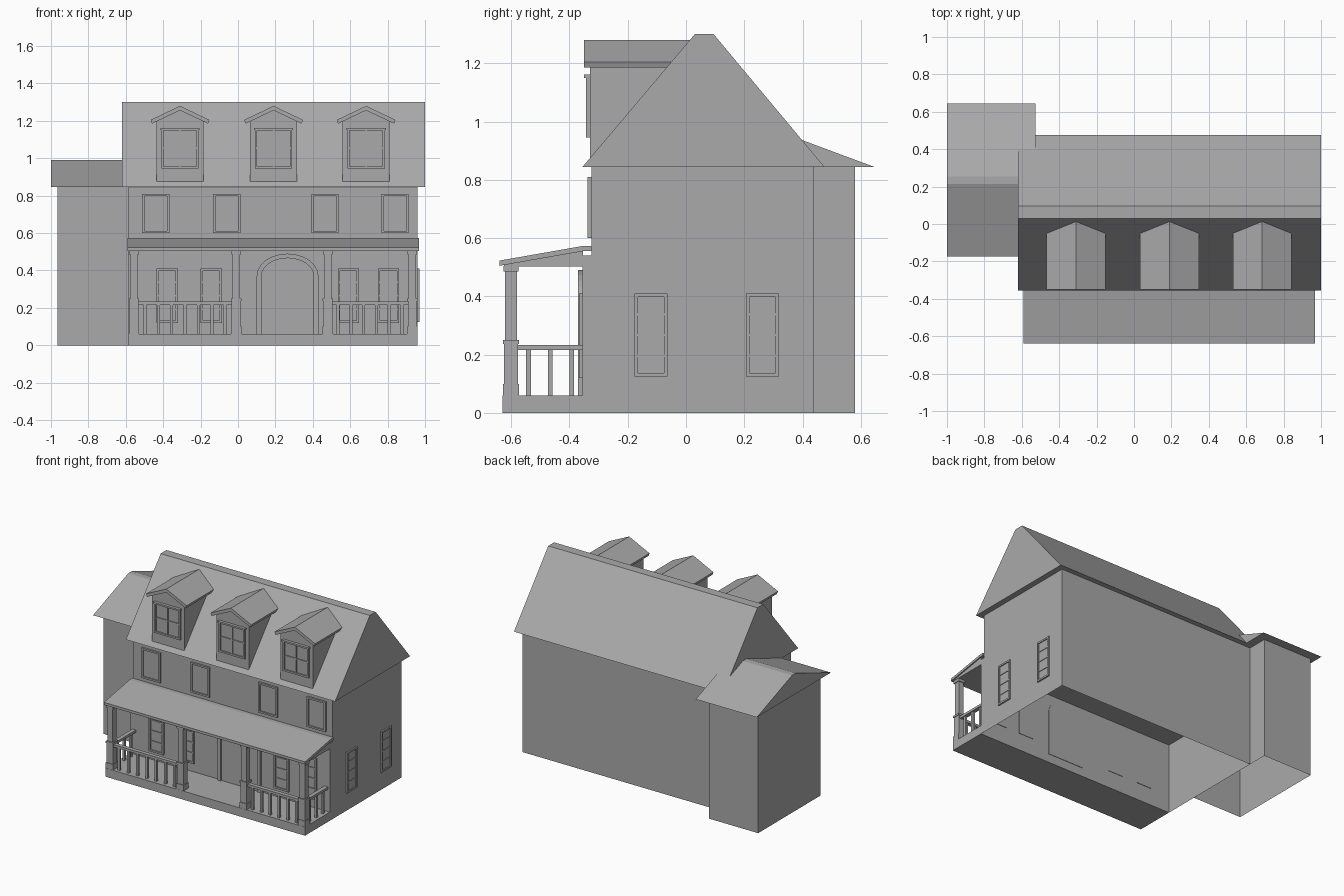
import bpy, bmesh, math
from mathutils import Matrix, Vector

if "Cube" in bpy.data.objects:
    bpy.data.objects.remove(bpy.data.objects["Cube"])

mat = bpy.data.materials.new("plain grey")
mat.diffuse_color = (0.4, 0.4, 0.4, 1)
mat.use_nodes = True
mat.node_tree.nodes["Principled BSDF"].inputs["Base Color"].default_value = mat.diffuse_color


def finish(name, bm, keep_normals=False):
    if not keep_normals:
        bmesh.ops.recalc_face_normals(bm, faces=bm.faces)
    me = bpy.data.meshes.new(name)
    bm.to_mesh(me)
    bm.free()
    me.materials.append(mat)
    ob = bpy.data.objects.new(name, me)
    bpy.context.collection.objects.link(ob)
    return ob


def add_box(bm, x0, x1, y0, y1, z0, z1):
    m = Matrix.Translation(((x0 + x1) / 2, (y0 + y1) / 2, (z0 + z1) / 2))
    m = m @ Matrix.Diagonal((x1 - x0, y1 - y0, z1 - z0, 1))
    bmesh.ops.create_cube(bm, size=1, matrix=m)


def add_prism(bm, pts, axis, a, b):
    """Extrude a 2D profile (y,z) along x or (x,z) along y."""
    def place(p, t):
        return (t, p[0], p[1]) if axis == "x" else (p[0], t, p[1])
    face = bm.faces.new([bm.verts.new(place(p, a)) for p in pts])
    ret = bmesh.ops.extrude_face_region(bm, geom=[face])
    step = Vector((b - a, 0, 0) if axis == "x" else (0, b - a, 0))
    bmesh.ops.translate(bm, vec=step,
                        verts=[g for g in ret["geom"] if isinstance(g, bmesh.types.BMVert)])


def prism(name, pts, axis, a, b, open_bottom=False):
    bm = bmesh.new()
    add_prism(bm, pts, axis, a, b)
    bmesh.ops.recalc_face_normals(bm, faces=bm.faces)
    if open_bottom:
        low = [f for f in bm.faces if all(v.co.z < 0.001 for v in f.verts)]
        bmesh.ops.delete(bm, geom=low, context="FACES_ONLY")
    return finish(name, bm, True)


def window(name, w, h, cols, rows, matrix, rim=0.012, depth=0.013):
    """Framed window facing -y in its own space, origin at bottom centre."""
    bm = bmesh.new()
    add_box(bm, -w / 2, w / 2, -0.004, 0.003, 0, h)
    for s in (-1, 1):
        xs = sorted((s * w / 2, s * (w / 2 - rim)))
        add_box(bm, *xs, -depth, 0, 0, h)
    add_box(bm, -w / 2 + rim, w / 2 - rim, -depth, 0, 0, rim)
    add_box(bm, -w / 2 + rim, w / 2 - rim, -depth, 0, h - rim, h)
    for i in range(1, cols):
        x = -w / 2 + w * i / cols
        add_box(bm, x - 0.004, x + 0.004, -depth * 0.8, 0, rim, h - rim)
    for i in range(1, rows):
        z = h * i / rows
        add_box(bm, -w / 2 + rim, w / 2 - rim, -depth * 0.8, 0, z - 0.004, z + 0.004)
    bm.transform(matrix)
    return finish(name, bm)


T = Matrix.Translation
XL, XR = -0.585, 0.96

# Main walls (open underneath) with an inner ceiling
prism("main_walls", [(-0.355, 0), (-0.355, 0.54), (-0.325, 0.54), (-0.325, 0.85),
                     (0.44, 0.85), (0.44, 0)], "x", XL, XR, True)
bm = bmesh.new()
add_box(bm, XL + 0.001, XR - 0.001, -0.354, 0.439, 0.49, 0.5)
finish("inner_ceiling", bm)

# Main roof with narrow flat ridge
prism("main_roof", [(-0.355, 0.845), (0.03, 1.3), (0.095, 1.3), (0.475, 0.845)],
      "x", -0.62, 1.0)

# Side wing and its roof
prism("wing_walls", [(-0.11, 0), (-0.11, 0.85), (0.58, 0.85), (0.58, 0)],
      "x", -0.965, XL, True)
prism("wing_roof", [(-0.175, 0.845), (0.215, 0.99), (0.255, 0.99), (0.645, 0.845)],
      "x", -1.0, -0.527)

# Dormers
for cx in (-0.31, 0.19, 0.685):
    prism("dormer_body", [(cx - 0.125, 0.86), (cx + 0.125, 0.86), (cx + 0.125, 1.2),
                          (cx, 1.262), (cx - 0.125, 1.2)], "y", -0.33, 0.02)
    prism("dormer_roof", [(cx - 0.157, 1.205), (cx, 1.28), (cx + 0.157, 1.205),
                          (cx + 0.15, 1.185), (cx, 1.256), (cx - 0.15, 1.185)],
          "y", -0.35, 0.015)
    window("dormer_window", 0.2, 0.215, 2, 2, T((cx, -0.33, 0.945)))
    bm = bmesh.new()
    add_box(bm, cx - 0.105, cx + 0.105, -0.35, -0.33, 1.15, 1.162)
    finish("dormer_window_head", bm)

# Upper floor windows
for cx in (-0.44, -0.06, 0.465, 0.84):
    window("upper_window", 0.145, 0.21, 1, 1, T((cx, -0.325, 0.6)))

# Ground floor windows, front and right side
for cx in (-0.378, -0.143, 0.59, 0.805):
    window("lower_window", 0.113, 0.29, 1, 4, T((cx, -0.355, 0.12)))
for cy in (-0.12, 0.262):
    window("side_window", 0.113, 0.285, 1, 4,
           T((XR, cy, 0.125)) @ Matrix.Rotation(math.pi / 2, 4, "Z"), depth=0.01)


# Arched doorway
def arch(r, rise, n=12):
    pts = [(0.265 - r, 0.06)]
    for i in range(n + 1):
        a = math.pi * (1 - i / n)
        pts.append((0.265 + r * math.cos(a), 0.37 + rise * math.sin(a)))
    return pts + [(0.265 + r, 0.06)]


prism("door_frame", arch(0.165, 0.12) + arch(0.14, 0.096)[::-1], "y", -0.37, -0.355)
prism("door", arch(0.14, 0.096), "y", -0.36, -0.352)

# Porch floor
bm = bmesh.new()
add_box(bm, XL, XR, -0.63, -0.355, 0, 0.06)
finish("porch_floor", bm)

# Porch roof: sloped slab over a wedge shaped infill
prism("porch_roof", [(-0.64, 0.505), (-0.64, 0.523), (-0.355, 0.573), (-0.325, 0.573),
                     (-0.325, 0.555), (-0.355, 0.555)], "x", -0.59, 0.968)
prism("porch_beam", [(-0.625, 0.503), (-0.625, 0.508), (-0.354, 0.556), (-0.354, 0.503)],
      "x", XL, XR)

# Porch columns: plinth, pedestal, cap, shaft, capital
COLUMNS = (-0.556, -0.01, 0.48, 0.932)
CY = -0.601
for cx in COLUMNS:
    bm = bmesh.new()
    for r, z0, z1 in ((0.028, 0.06, 0.1), (0.024, 0.1, 0.237), (0.028, 0.237, 0.25),
                      (0.02, 0.25, 0.485), (0.026, 0.485, 0.504)):
        add_box(bm, cx - r, cx + r, CY - r, CY + r, z0, z1)
    finish("porch_column", bm)


# Railings with balusters
def railing(length, count, matrix):
    bm = bmesh.new()
    add_box(bm, 0, length, -0.014, 0.014, 0.216, 0.233)
    for i in range(count):
        x = length * (i + 0.5) / count
        add_box(bm, x - 0.008, x + 0.008, -0.008, 0.008, 0.06, 0.216)
    bm.transform(matrix)
    finish("porch_railing", bm)


railing(0.5, 7, T((COLUMNS[0] + 0.023, CY, 0)))
railing(0.41, 6, T((COLUMNS[2] + 0.021, CY, 0)))
for cx in (COLUMNS[0], COLUMNS[3]):
    railing(0.223, 3, T((cx, -0.578, 0)) @ Matrix.Rotation(math.pi / 2, 4, "Z"))
